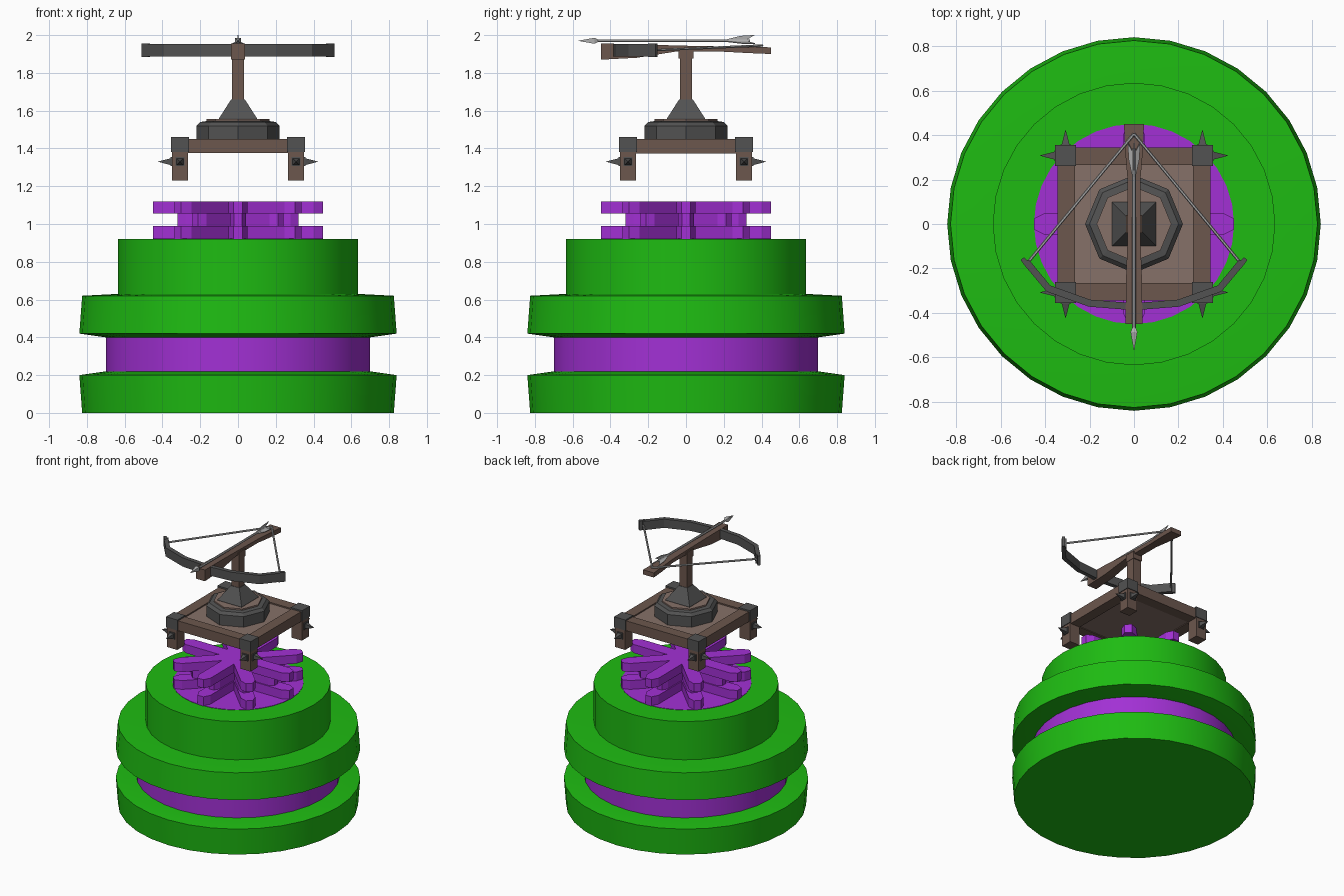
import bpy, bmesh
from math import sin, cos, pi, radians
from mathutils import Vector, Matrix

if "Cube" in bpy.data.objects:
    bpy.data.objects.remove(bpy.data.objects["Cube"])


def material(name, rgb):
    m = bpy.data.materials.new(name)
    m.diffuse_color = (*rgb, 1)
    m.use_nodes = True
    m.node_tree.nodes["Principled BSDF"].inputs["Base Color"].default_value = m.diffuse_color
    return m


GREEN = material("green", (0.013, 0.50, 0.006))
PURPLE = material("purple", (0.36, 0.03, 0.66))
WOOD = material("wood", (0.15, 0.095, 0.075))
PLANK = material("plank", (0.24, 0.165, 0.14))
IRON = material("iron", (0.085, 0.085, 0.085))
STEEL = material("steel", (0.42, 0.42, 0.42))


def finish(name, bm, mat, smooth=False):
    bmesh.ops.recalc_face_normals(bm, faces=bm.faces[:])
    me = bpy.data.meshes.new(name)
    bm.to_mesh(me)
    bm.free()
    me.materials.append(mat)
    ob = bpy.data.objects.new(name, me)
    bpy.context.collection.objects.link(ob)
    if smooth:
        bpy.context.view_layer.objects.active = ob
        ob.select_set(True)
        bpy.ops.object.shade_smooth_by_angle(angle=radians(30))
        ob.select_set(False)
    return ob


def loft(name, rings, mat, smooth=False):
    """Skin a list of equal-length point rings and cap both ends."""
    bm = bmesh.new()
    vs = [[bm.verts.new(p) for p in r] for r in rings]
    n = len(vs[0])
    for a, b in zip(vs, vs[1:]):
        for i in range(n):
            j = (i + 1) % n
            bm.faces.new((a[i], a[j], b[j], b[i]))
    bm.faces.new(vs[0][::-1])
    bm.faces.new(vs[-1])
    return finish(name, bm, mat, smooth)


def turned(name, profile, n, mat, phase=0.0, smooth=False):
    """Stack of regular polygons from (radius, z) pairs."""
    return loft(name, [[(r * cos(phase + 2 * pi * i / n), r * sin(phase + 2 * pi * i / n), z)
                        for i in range(n)] for r, z in profile], mat, smooth)


def box(name, x0, x1, y0, y1, z0, z1, mat):
    return loft(name, [[(x0, y0, z), (x1, y0, z), (x1, y1, z), (x0, y1, z)]
                       for z in (z0, z1)], mat)


def rod(name, a, b, r0, r1, n, mat):
    """Tapered bar between two points."""
    a, b = Vector(a), Vector(b)
    bm = bmesh.new()
    rot = (b - a).to_track_quat('Z', 'Y').to_matrix().to_4x4()
    bmesh.ops.create_cone(bm, cap_ends=True, segments=n, radius1=r0, radius2=r1, depth=(b - a).length,
                          matrix=Matrix.Translation((a + b) / 2) @ rot @ Matrix.Rotation(pi / n, 4, 'Z'))
    return finish(name, bm, mat)


# Round base
turned("base_lower_ring", [(.825, 0), (.84, .2), (.70, .22)], 32, GREEN, smooth=True)
turned("base_band", [(.70, .20), (.70, .42)], 32, PURPLE, smooth=True)
turned("base_upper_ring", [(.70, .40), (.84, .42), (.825, .62), (.635, .63)], 32, GREEN, smooth=True)
turned("base_drum", [(.635, .62), (.635, .92)], 32, GREEN, smooth=True)
turned("drum_inlay", [(.45, .90), (.45, .923)], 32, PURPLE, smooth=True)


# Stacked eight-armed stars with chamfered tips
def star(name, reach, half, z0, z1):
    inner = half / sin(pi / 8)
    outline = []
    for k in range(8):
        a = k * pi / 4
        for u, v in ((reach - half, -half), (reach, -half * .5), (reach, half * .5), (reach - half, half)):
            outline.append((u * cos(a) - v * sin(a), u * sin(a) + v * cos(a)))
        outline.append((inner * cos(a + pi / 8), inner * sin(a + pi / 8)))
    return loft(name, [[(x, y, z) for x, y in outline] for z in (z0, z1)], PURPLE)


star("star_bottom", .45, .05, .92, .99)
star("star_middle", .32, .042, .99, 1.055)
star("star_top", .45, .05, 1.055, 1.12)

# Platform
box("platform_panel", -.27, .27, -.27, .27, 1.38, 1.44, PLANK)
for s, side in ((-1, "a"), (1, "b")):
    lo, hi = sorted((s * .265, s * .345))
    box("beam_x_" + side, -.3, .3, lo, hi, 1.375, 1.45, WOOD)
    box("beam_y_" + side, lo, hi, -.3, .3, 1.374, 1.449, WOOD)

# Corner legs with iron caps and spikes
for sx in (-1, 1):
    for sy in (-1, 1):
        x0, x1 = sorted((sx * .265, sx * .35))
        y0, y1 = sorted((sy * .265, sy * .35))
        box("leg", x0, x1, y0, y1, 1.23, 1.40, WOOD)
        box("leg_cap", x0 - .005, x1 + .005, y0 - .005, y1 + .005, 1.38, 1.46, IRON)
        c = Vector((sx * .3075, sy * .3075, 1.33))
        for d in (Vector((sx, 0, 0)), Vector((0, sy, 0))):
            rod("spike_plate", c + d * .035, c + d * .05, .034, .034, 4, IRON)
            rod("spike", c + d * .05, c + d * .115, .025, 0.001, 4, IRON)

# Turntable and post
turned("turntable", [(.22, 1.44), (.22, 1.52), (.2, 1.54), (.165, 1.545)], 8, IRON)
turned("turntable_top", [(.168, 1.53), (.168, 1.555)], 8, PLANK)
q = 2 ** .5
turned("post_foot", [(.1 * q, 1.55), (.1 * q, 1.56), (.036 * q, 1.66)], 4, IRON, pi / 4)
turned("post", [(.033 * q, 1.63), (.033 * q, 1.89)], 4, WOOD, pi / 4)
box("post_head", -.036, .036, -.04, .04, 1.875, 1.93, WOOD)

# Stock: (y, half width, bottom, top)
stock = [(-.45, .038, 1.87, 1.955), (-.26, .036, 1.88, 1.953), (-.06, .029, 1.912, 1.945),
         (.2, .029, 1.912, 1.94), (.33, .04, 1.905, 1.94), (.45, .045, 1.90, 1.935)]
loft("stock", [[(-w, y, b), (w, y, b), (w, y, t), (-w, y, t)] for y, w, b, t in stock], WOOD)

# Bow limbs: half path of (x, y, thickness direction x, y), mirrored
half = [(0, -.372, 0, 1), (.2, -.356, .2, .98), (.385, -.29, .5, .87), (.475, -.175, .83, -.0)]
half[3] = (.485, -.17, -.78, .6)
half[2] = (.385, -.29, -.5, .87)
half[1] = (.2, -.356, -.2, .98)
path = [(-x, y, -u, v) for x, y, u, v in half[:0:-1]] + half
loft("bow", [[(x - u * .016, y - v * .016, 1.887), (x + u * .016, y + v * .016, 1.887),
              (x + u * .016, y + v * .016, 1.953), (x - u * .016, y - v * .016, 1.953)]
             for x, y, u, v in path], IRON)
for s in (-1, 1):
    loft("bow_tip", [[(s * x, y, z) for x, y in ((.465, -.18), (.495, -.15), (.51, -.162), (.48, -.2))]
                     for z in (1.884, 1.956)], IRON)
    rod("bow_string", (s * .475, -.17, 1.92), (0, .405, 1.945), .007, .007, 6, STEEL)

# Bolt with head and three fins
Z = 1.97
rod("bolt_shaft", (0, -.5, Z), (0, .34, Z), .008, .008, 6, STEEL)
rod("bolt_head", (0, -.485, Z), (0, -.57, Z), .022, .001, 4, STEEL)
rod("bolt_head_base", (0, -.465, Z), (0, -.485, Z), .009, .022, 4, STEEL)
for k in range(3):
    a = pi / 2 + k * 2 * pi / 3
    u, v = cos(a), sin(a)
    fin = [(.2, .004), (.29, .026), (.365, .031), (.32, .004)]
    loft("bolt_fin", [[(u * r - v * t, y, Z + v * r + u * t) for y, r in fin]
                      for t in (-.003, .003)], STEEL)
